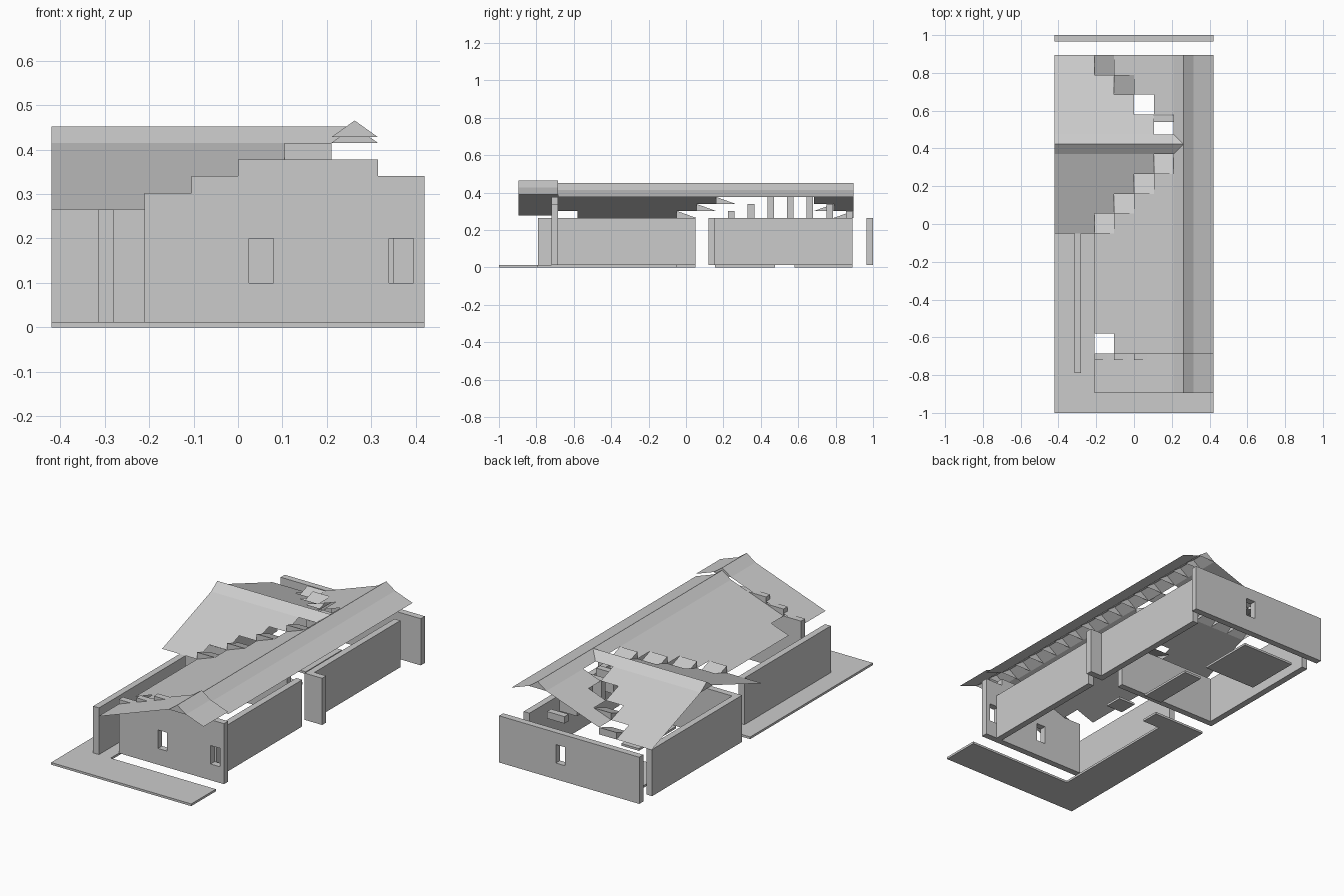
import bpy

if "Cube" in bpy.data.objects:
    bpy.data.objects.remove(bpy.data.objects["Cube"])

U = 0.105          # module size of the tiles
H = 0.0375         # rise of one roof row
EAVE = 0.265       # wall top and eave height
T = 0.035          # wall thickness


def mesh(name, verts, faces):
    me = bpy.data.meshes.new(name)
    me.from_pydata(verts, [], faces)
    ob = bpy.data.objects.new(name, me)
    bpy.context.collection.objects.link(ob)
    return ob


class Builder:
    """Collects quads and boxes into one named object."""
    def __init__(self):
        self.v, self.f = [], []

    def face(self, *pts):
        n = len(self.v)
        self.v += pts
        self.f.append(tuple(range(n, n + len(pts))))

    def box(self, x0, x1, y0, y1, z0, z1):
        n = len(self.v)
        self.v += [(x, y, z) for z in (z0, z1)
                   for x, y in ((x0, y0), (x1, y0), (x1, y1), (x0, y1))]
        for q in ((3, 2, 1, 0), (4, 5, 6, 7), (0, 1, 5, 4),
                  (1, 2, 6, 5), (2, 3, 7, 6), (3, 0, 4, 7)):
            self.f.append(tuple(n + i for i in q))

    def done(self, name):
        return mesh(name, self.v, self.f)


def boxes(name, *specs):
    b = Builder()
    for s in specs:
        b.box(*s)
    return b.done(name)


def cut_windows(wall, xs, y):
    # window openings by boolean
    for x in xs:
        c = boxes("window_cutter", (x, x + 0.055, y - 0.1, y + 0.1, 0.10, 0.20))
        c.hide_render = True
        c.hide_set(True)
        m = wall.modifiers.new("window", 'BOOLEAN')
        m.object, m.operation, m.solver = c, 'DIFFERENCE', 'EXACT'


# paving and floor slabs
boxes("patio", (-.42, .42, -1, -.79, 0, .012), (-.42, -.21, -.79, .05, 0, .012),
      (-.21, -.105, -.05, .05, 0, .012))
boxes("floor_slabs", (-.315, 0, .58, .89, 0, .012), (-.05, .055, .155, .475, 0, .012),
      (.04, .14, -.05, .05, 0, .012))

# walls
B = 0.012
front = boxes("front_wall", (-.21, .42, -.72, -.685, B, EAVE))
cut_windows(front, (.025, .34), -.70)
back = boxes("back_wall", (-.42, .42, .965, 1, B, EAVE))
cut_windows(back, (.025,), .98)
boxes("left_wall", (-.315, -.28, -.79, -.05, B, EAVE))
boxes("right_walls", (.315, .35, -.685, .05, B, EAVE), (.315, .35, .155, .89, B, EAVE))
boxes("wing_west_wall", (-.42, -.385, .155, .89, B, EAVE))
boxes("wing_south_wall", (-.42, .21, .12, .155, B, EAVE), (.315, .42, .12, .155, B, EAVE))

# stepped gable blocks
boxes("front_gable_blocks", (-.21, .42, -.72, -.685, EAVE, EAVE + H),
      (-.105, .42, -.72, -.685, EAVE + H, EAVE + 2 * H),
      (0, .315, -.72, -.685, EAVE + 2 * H, EAVE + 3 * H))
boxes("wing_gable_blocks", *[
    (.105, .21, .225 + U * k, .225 + U * k + T, EAVE, EAVE + H * min(k + 1, 7 - k, 3))
    for k in range(7)])


def slope_x(b, x0, x1, y0, y1, z0, z1):
    b.face((x0, y0, z0), (x1, y0, z1), (x1, y1, z1), (x0, y1, z0))


def ridge_tiles(b, y0, y1, count, zb):
    # ridge cap along y, each tile closed by a triangular end
    step = (y1 - y0) / count
    a, c, m = .21, .315, .2625
    slope_x(b, a, m, y0, y1, zb, zb + H)
    slope_x(b, m, c, y0, y1, zb + H, zb)
    for i in range(count + 1):
        y = y0 + step * i
        b.face((a, y, zb), (c, y, zb), (m, y, zb + H))


TOP = EAVE + 4 * H
# main roof, west side in tile rows around the valley
b = Builder()
for r in range(4):
    x, z = -.21 + U * r, EAVE + H * r
    slope_x(b, x, x + U, -.58 if r == 0 else -.685, -.05 + U * r, z, z + H)
    if r:
        slope_x(b, x, x + U, .895 - U * r, .895, z, z + H)
slope_x(b, .315, .42, -.685, .895, TOP, TOP - H)
b.done("main_roof")
b = Builder()
ridge_tiles(b, -.685, .895, 15, TOP)
b.done("main_ridge")

# raised front overhang of the roof
b = Builder()
L = 0.013
slope_x(b, -.21, .21, -.895, -.685, EAVE + L, TOP + L)
slope_x(b, .315, .42, -.895, -.685, TOP + L, TOP + L - H)
ridge_tiles(b, -.895, -.685, 2, TOP + L)
b.done("front_overhang_roof")

# wing roof (underside-facing tiles) and valley wedges, mirrored about the wing ridge
YR = .4225
b, w = Builder(), Builder()
for s in (-1, 1):
    for r in range(4):
        ya, yb = YR + s * (.0525 + U * (4 - r)), YR + s * (.0525 + U * (3 - r))
        z, x1 = EAVE + H * r, -.21 + U * r
        q = [(-.42, ya, z), (-.42, yb, z + H), (x1, yb, z + H), (x1, ya, z)]
        b.face(*(q if s < 0 else q[::-1]))
        if s < 0 or r < 2:
            x2 = x1 + U
            parts = [[(x1, ya, z + H), (x1, yb, z), (x2, yb, z), (x2, ya, z + H)],
                     [(x1, ya, z), (x2, ya, z), (x2, ya, z + H), (x1, ya, z + H)],
                     [(x2, ya, z), (x2, yb, z), (x2, ya, z + H)],
                     [(x1, ya, z), (x1, ya, z + H), (x1, yb, z)]]
            for p in parts:
                w.face(*(p if s < 0 else p[::-1]))
b.done("wing_roof")
w.done("valley_wedges")

# wing ridge cap running into the main ridge
b = Builder()
for s in (-1, 1):
    q = [(-.42, YR + s * .0525, TOP), (.21, YR + s * .0525, TOP),
         (.2625, YR, TOP + H), (-.42, YR, TOP + H)]
    b.face(*(q if s < 0 else q[::-1]))
for i in range(7):
    x = -.42 + U * i
    b.face((x, YR + .0525, TOP), (x, YR - .0525, TOP), (x, YR, TOP + H))
b.done("wing_ridge")
